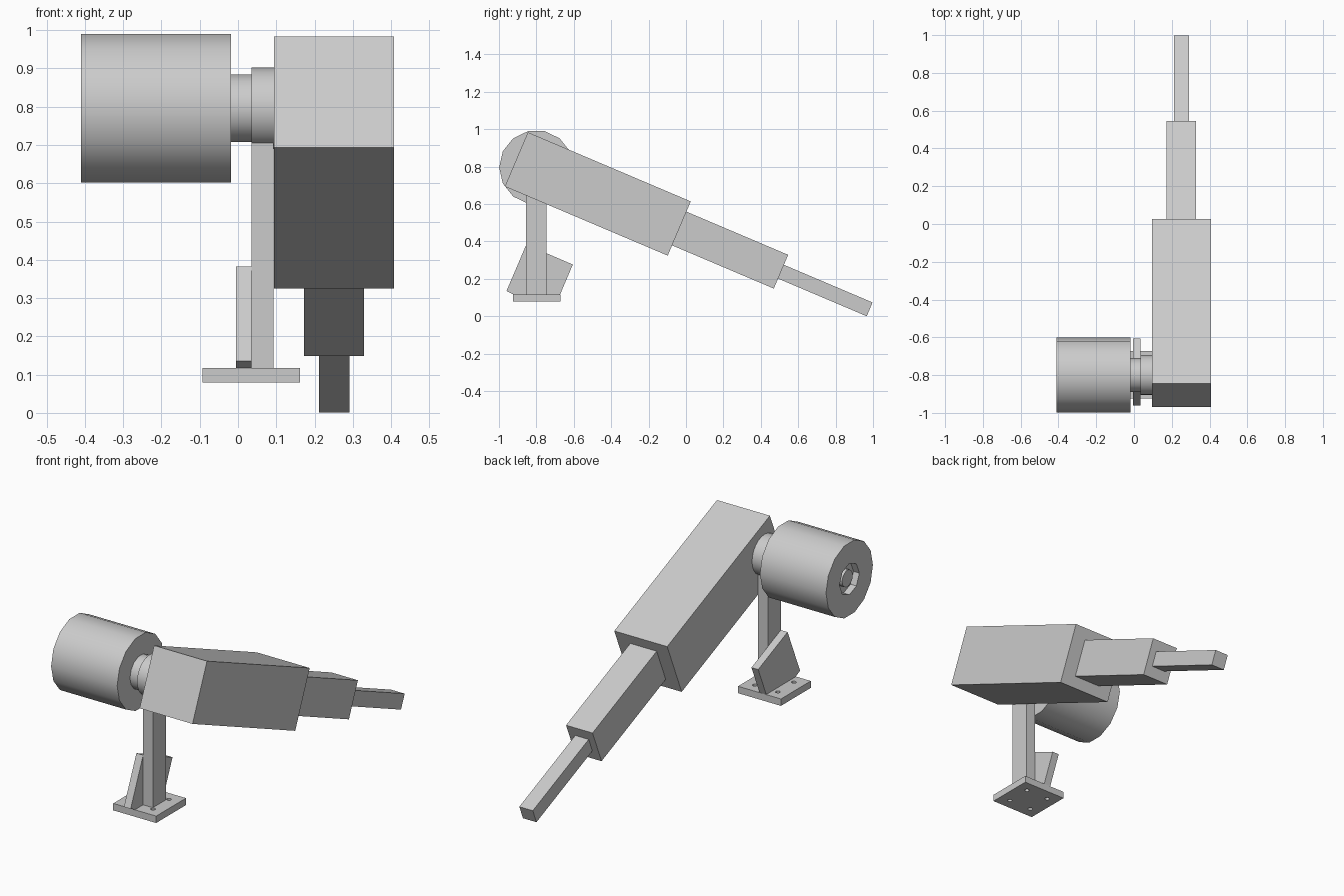
import bpy, bmesh, math
from mathutils import Vector

old = bpy.data.objects.get("Cube")
if old:
    bpy.data.objects.remove(old, do_unlink=True)

grey = bpy.data.materials.new("light grey")
grey.use_nodes = True
colour = (0.6, 0.6, 0.6, 1)
grey.diffuse_color = colour
grey.node_tree.nodes["Principled BSDF"].inputs["Base Color"].default_value = colour


def prism(name, outline, x0, x1):
    """Extrude a side outline of (y, z) points from x0 to x1."""
    bm = bmesh.new()
    base = bm.faces.new([bm.verts.new((x0, y, z)) for y, z in outline])
    ext = bmesh.ops.extrude_face_region(bm, geom=[base])
    moved = [v for v in ext["geom"] if isinstance(v, bmesh.types.BMVert)]
    bmesh.ops.translate(bm, verts=moved, vec=(x1 - x0, 0, 0))
    bmesh.ops.recalc_face_normals(bm, faces=bm.faces)
    mesh = bpy.data.meshes.new(name)
    bm.to_mesh(mesh)
    bm.free()
    mesh.materials.append(grey)
    obj = bpy.data.objects.new(name, mesh)
    bpy.context.collection.objects.link(obj)
    return obj


def rect(y0, y1, z0, z1):
    return [(y0, z0), (y1, z0), (y1, z1), (y0, z1)]


def circle(r, sides):
    """Polygon around the pivot axis."""
    step = math.tau / sides
    return [(PIVOT.x + r * math.cos(i * step), PIVOT.y + r * math.sin(i * step))
            for i in range(sides)]


def activate(obj):
    bpy.ops.object.select_all(action="DESELECT")
    obj.select_set(True)
    bpy.context.view_layer.objects.active = obj


def smooth(obj):
    activate(obj)
    bpy.ops.object.shade_smooth_by_angle(angle=math.radians(32))


def cut(obj, cutter):
    cutter.hide_render = True
    mod = obj.modifiers.new("cut", "BOOLEAN")
    mod.object = cutter
    mod.operation = "DIFFERENCE"
    mod.solver = "EXACT"
    activate(obj)
    bpy.ops.object.modifier_apply(modifier=mod.name)
    bpy.data.objects.remove(cutter, do_unlink=True)


PIVOT = Vector((-0.80, 0.796))

# Telescoping arm: three nested box sections tilted downwards
tilt = math.radians(23)
along = Vector((math.cos(tilt), -math.sin(tilt)))
across = Vector((math.sin(tilt), math.cos(tilt)))
arm_start = Vector((-0.907, 0.839))
arm_x = 0.251
for name, s0, s1, half_w, half_h in (
        ("arm_outer_section", 0, 0.946, 0.157, 0.1575),
        ("arm_middle_section", 0.93, 1.537, 0.0785, 0.098),
        ("arm_tip_section", 1.52, 2.052, 0.04, 0.04)):
    corners = [arm_start + along * s + across * h
               for s, h in ((s0, -half_h), (s1, -half_h), (s1, half_h), (s0, half_h))]
    prism(name, corners, arm_x - half_w, arm_x + half_w)

# Counterweight drum with a recess around the shaft end
drum = prism("counterweight", circle(0.199, 14), -0.41, -0.018)
cut(drum, prism("recess_cutter", circle(0.084, 8), -0.45, -0.375))
smooth(drum)

# Pivot parts
smooth(prism("shaft", circle(0.045, 14), -0.398, -0.36))
smooth(prism("collar", circle(0.09, 14), -0.03, 0.04))
smooth(prism("post_head", circle(0.106, 24), 0.035, 0.094))

# Post, tilted gusset and base plate
prism("post", rect(-0.855, -0.745, 0.117, 0.75), 0.035, 0.093)
prism("gusset", [(-0.96, 0.135), (-0.922, 0.117), (-0.673, 0.117),
                 (-0.605, 0.277), (-0.854, 0.383)], -0.005, 0.035)
plate = prism("base_plate", rect(-0.925, -0.672, 0.08, 0.117), -0.093, 0.162)
for sx in (-1, 1):
    for sy in (-1, 1):
        bpy.ops.mesh.primitive_cylinder_add(
            vertices=12, radius=0.012, depth=0.2,
            location=(0.0345 + sx * 0.068, -0.7985 + sy * 0.068, 0.1))
        cut(plate, bpy.context.object)
